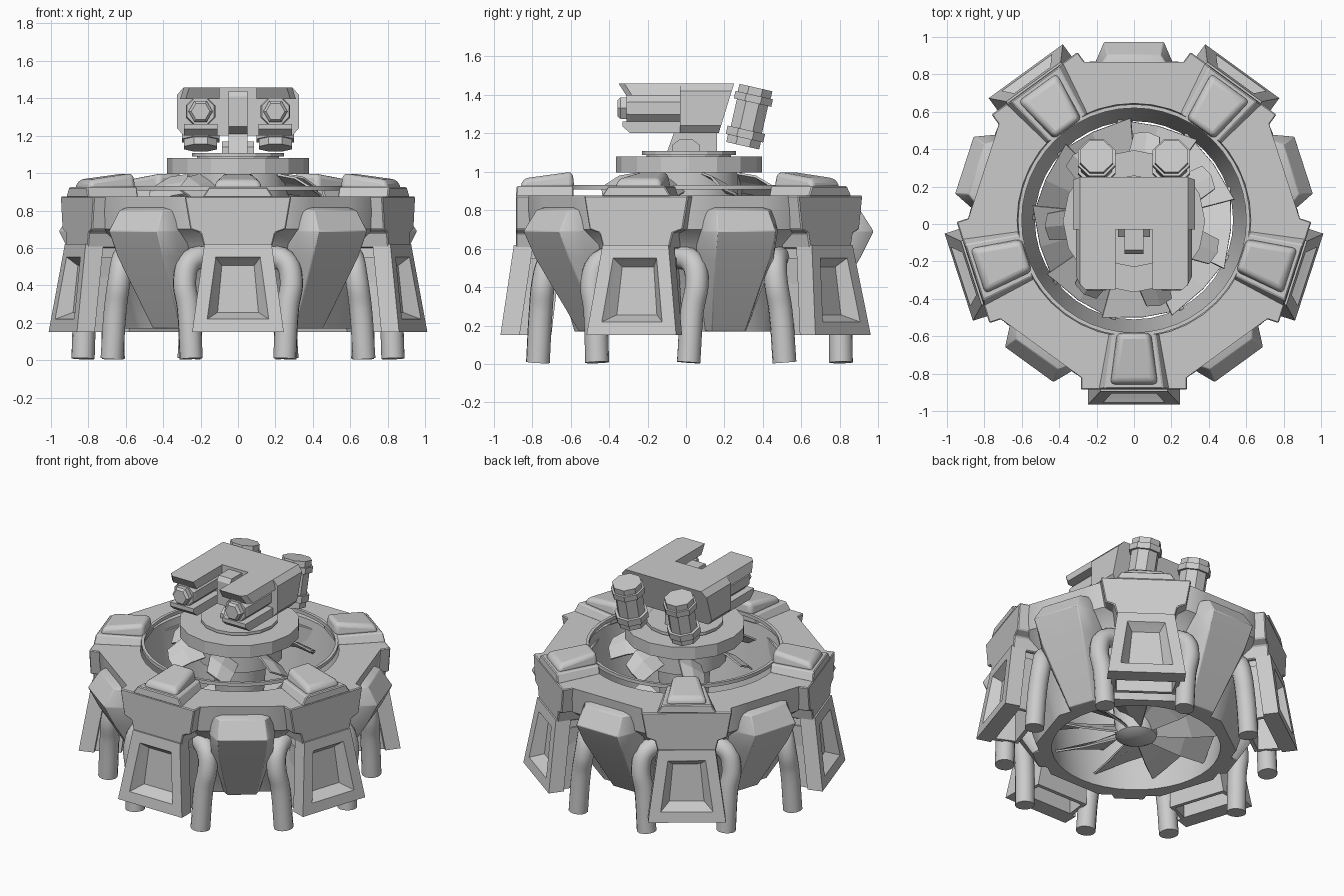
import bpy, bmesh
from math import sin, cos, pi, radians
from mathutils import Vector

if "Cube" in bpy.data.objects:
    bpy.data.objects.remove(bpy.data.objects["Cube"])

CY = .02  # centre of the five-fold base


def shade(ob):
    bpy.ops.object.select_all(action='DESELECT')
    bpy.context.view_layer.objects.active = ob
    ob.select_set(True)
    bpy.ops.object.shade_smooth_by_angle(angle=radians(38))


def finish(name, bm, bevel=0, smooth=False, segs=1):
    bmesh.ops.recalc_face_normals(bm, faces=bm.faces)
    me = bpy.data.meshes.new(name)
    bm.to_mesh(me)
    bm.free()
    ob = bpy.data.objects.new(name, me)
    bpy.context.collection.objects.link(ob)
    if bevel:
        m = ob.modifiers.new("bevel", 'BEVEL')
        m.width, m.segments, m.limit_method = bevel, segs, 'ANGLE'
    if smooth:
        shade(ob)
    return ob


def loft(sections, caps=True, closed=False):
    """Skin a list of equal-length point loops."""
    bm = bmesh.new()
    rows = [[bm.verts.new(p) for p in s] for s in sections]
    n = len(rows[0])
    pairs = list(zip(rows, rows[1:])) + ([(rows[-1], rows[0])] if closed else [])
    for a, b in pairs:
        for i in range(n):
            j = (i + 1) % n
            bm.faces.new((a[i], a[j], b[j], b[i]))
    if caps and not closed:
        bm.faces.new(rows[0])
        bm.faces.new(rows[-1])
    return bm


def prism(pts, axis, lo, hi):
    """Extrude a 2D outline along x (pts = y,z) or y (pts = x,z)."""
    put = {'x': lambda p, d: (d, p[0], p[1]), 'y': lambda p, d: (p[0], d, p[1])}[axis]
    return loft([[put(p, d) for p in pts] for d in (lo, hi)])


def tube(stations, p0, direction, sides, turn=0.0):
    """Turned part: (distance, radius) stations along a direction."""
    q = Vector(direction).to_track_quat('Z', 'Y')
    p0 = Vector(p0)
    return loft([[p0 + q @ Vector((r * cos(2 * pi * i / sides + turn),
                                   r * sin(2 * pi * i / sides + turn), d))
                  for i in range(sides)] for d, r in stations])


def around(ob, n=5, start=0.0):
    """Repeat a part around the base centre."""
    for k in range(n):
        c = ob if k == 0 else ob.copy()
        if k:
            bpy.context.collection.objects.link(c)
        c.location.y = CY
        c.rotation_euler.z = start + k * 2 * pi / n


def inset_facing(bm, direction, steps):
    bmesh.ops.recalc_face_normals(bm, faces=bm.faces)
    bm.normal_update()
    f = max(bm.faces, key=lambda f: f.normal.dot(Vector(direction)))
    for t, d in steps:
        bmesh.ops.inset_region(bm, faces=[f], thickness=t, depth=d, use_even_offset=True)


# body shell: ten-sided outside, round opening inside
profile = [(.845, .875, 1), (.83, .70, 1), (.73, .62, 1), (.60, .17, 1),
           (.53, .17, 0), (.59, .60, 0), (.625, .875, 0)]
N = 40
rings = []
for r, z, poly in profile:
    ring = []
    for i in range(N):
        a = 2 * pi * i / N
        off = (a + radians(18)) % radians(36) - radians(18)
        rr = r / cos(off) if poly else r
        ring.append((rr * sin(a), -rr * cos(a) + CY, z))
    rings.append(ring)
finish("body_shell", loft(rings, closed=True), smooth=True)

# thin rim ring above the opening
rim = [[(r * cos(2 * pi * i / 48), r * sin(2 * pi * i / 48) + CY, z) for i in range(48)]
       for r, z in ((.60, .908), (.62, .908), (.62, .932), (.60, .932))]
finish("rim_ring", loft(rim, closed=True), smooth=True)

# leg: front plate with recessed window
bm = loft([[(-w, -y, z), (w, -y, z), (w, -y + .1, z), (-w, -y + .1, z)]
           for w, y, z in ((.245, .985, .15), (.18, .915, .62))])
inset_facing(bm, (0, -1, 0), [(.07, 0), (.012, -.02), (.045, -.07)])
around(finish("leg_front_plate", bm))

# leg: narrower body behind the plate, hollow underneath
bm = loft([[(-w, -y, z), (w, -y, z), (w * .9, -b, z), (-w * .9, -b, z)]
           for w, y, b, z in ((.22, .9, .72, .15), (.16, .86, .66, .66))])
inset_facing(bm, (0, 0, -1), [(.025, 0), (.005, -.4)])
around(finish("leg_body", bm))

# leg: shoulder block
outline = [(.285, .875), (.255, .70), (.20, .68), (.18, .60)]
outline += [(-x, z) for x, z in reversed(outline)]
around(finish("leg_shoulder", prism(outline, 'y', -.905, -.68), bevel=.006))

# stepped base and rounded pad on top of each leg
bm = loft([[(-a, -.905 + s, z), (a, -.905 + s, z), (b, -.605, z), (-b, -.605, z)]
           for a, b, s, z in ((.19, .135, 0, .87), (.155, .115, .005, .925))])
around(finish("pad_base", bm, bevel=.006))
bm = loft([[(-.135, -.885, .91), (.135, -.885, .91), (.095, -.60, .91), (-.095, -.60, .91)],
           [(-.115, -.865, .965), (.115, -.865, .965), (.08, -.61, 1.0), (-.08, -.61, 1.0)]])
around(finish("pad", bm, bevel=.025, segs=3, smooth=True))

# armoured pods between the legs
sections = []
for z, y1, w1, y2, w2, yi in ((.825, .81, .11, .79, .14, .6), (.80, .885, .14, .82, .185, .6),
                              (.69, .955, .16, .85, .205, .6), (.55, .885, .15, .81, .195, .6),
                              (.17, .65, .09, .60, .11, .54)):
    sections.append([(-w2, -yi, z), (-w2, -y2, z), (-w1, -y1, z),
                     (w1, -y1, z), (w2, -y2, z), (w2, -yi, z)])
around(finish("pod", loft(sections), bevel=.004, smooth=True), start=radians(36))

# bent pipes either side of each leg
for s in (1, -1):
    cu = bpy.data.curves.new("pipe", 'CURVE')
    cu.dimensions = '3D'
    cu.bevel_depth, cu.bevel_resolution, cu.resolution_u = .062, 5, 5
    cu.use_fill_caps = True
    path = [(.25, -.79, .008), (.265, -.775, .28), (.285, -.76, .43), (.25, -.73, .53), (.13, -.67, .56)]
    sp = cu.splines.new('BEZIER')
    sp.bezier_points.add(len(path) - 1)
    for bp, (x, y, z) in zip(sp.bezier_points, path):
        bp.co = (s * x, y, z)
        bp.handle_left_type = bp.handle_right_type = 'AUTO'
    ob = bpy.data.objects.new("pipe_right" if s > 0 else "pipe_left", cu)
    bpy.context.collection.objects.link(ob)
    bpy.ops.object.select_all(action='DESELECT')
    bpy.context.view_layer.objects.active = ob
    ob.select_set(True)
    bpy.ops.object.convert(target='MESH')
    ob = bpy.context.view_layer.objects.active
    shade(ob)
    around(ob)


# fan blades inside the opening
def blade(name, n, rows, start):
    bm = bmesh.new()
    prev = None
    for r, z, w, drop in rows:
        cur = [bm.verts.new((-w, -r, z + drop)), bm.verts.new((0, -r * 1.04, z + drop * .2)),
               bm.verts.new((w, -r, z - drop))]
        if prev:
            for i in (0, 1):
                bm.faces.new((prev[i], prev[i + 1], cur[i + 1], cur[i]))
        prev = cur
    ob = finish(name, bm)
    ob.modifiers.new("thickness", 'SOLIDIFY').thickness = .012
    around(ob, n, start)


blade("lower_blade", 9, [(.10, .32, .06, .06), (.32, .34, .15, .09), (.50, .36, .22, .10)], .1)
blade("upper_blade", 7, [(.24, .95, .07, .05), (.36, .93, .08, .05), (.46, .88, .07, .04)], .3)

# hub and turntable
up = (0, 0, 1)
finish("hub_core", tube([(.22, .08), (.25, .13), (.80, .17), (.84, .27), (1.01, .27)],
                        (0, CY, 0), up, 16), smooth=True)
finish("hub", tube([(.995, .38), (1.08, .38)], (0, .015, 0), up, 16))
finish("turntable", tube([(1.07, .22), (1.088, .22), (1.088, .245), (1.108, .245)],
                         (0, .015, 0), up, 16))

# gun mount
finish("mount_post", prism([(-.10, 1.1), (.16, 1.1), (.16, 1.44), (-.14, 1.44), (-.16, 1.41),
                            (-.16, 1.25), (-.06, 1.21)], 'x', -.05, .05))
finish("mount_axle", prism([(-.07, 1.1), (.07, 1.1), (.07, 1.14), (.03, 1.17), (-.03, 1.17),
                            (-.07, 1.14)], 'x', -.085, .085))

# gun housing: rear block and U-shaped roof
half = [(.325, 1.24), (.325, 1.42), (.29, 1.458)]
loop = [(.29, 1.20)] + half + [(-x, z) for x, z in reversed(half)] + [(-.29, 1.20)]
finish("gun_housing", loft([[(x, -.03, z) for x, z in loop],
                            [(x, .17 + (z - 1.2) * .31, z) for x, z in loop]]))
for s, side in ((1, "right"), (-1, "left")):
    roof = [[(s * x, y, z) for x, y in ((.10, .0), (.10, f), (w - .03, f), (w, f + .03), (w, .0))]
            for z, f, w in ((1.395, -.31, .31), (1.458, -.35, .29))]
    finish(side + "_roof_arm", loft(roof))
    floor = [[(s * .11, .0, z), (s * .11, f, z), (s * .29, f, z), (s * .29, .0, z)]
             for z, f in ((1.20, -.29), (1.235, -.33), (1.262, -.33))]
    finish(side + "_lower_arm", loft(floor))
    # eight-sided barrel with a narrower six-sided muzzle
    finish(side + "_barrel", tube([(0, .085), (.29, .085), (.31, .078)], (s * .2, 0, 1.33),
                                  (0, -1, 0), 8, pi / 8))
    finish(side + "_muzzle", tube([(0, .065), (.34, .065), (.355, .05)], (s * .2, 0, 1.33),
                                  (0, -1, 0), 6))
    # tilted rear canister with two bands
    finish(side + "_canister", tube([(0, .095), (.04, .095), (.04, .108), (.085, .108), (.085, .09),
                                     (.23, .09), (.23, .108), (.27, .108), (.27, .095), (.31, .095)],
                                    (s * .2, .295, 1.135), (0, .22, .97), 8, pi / 8))
